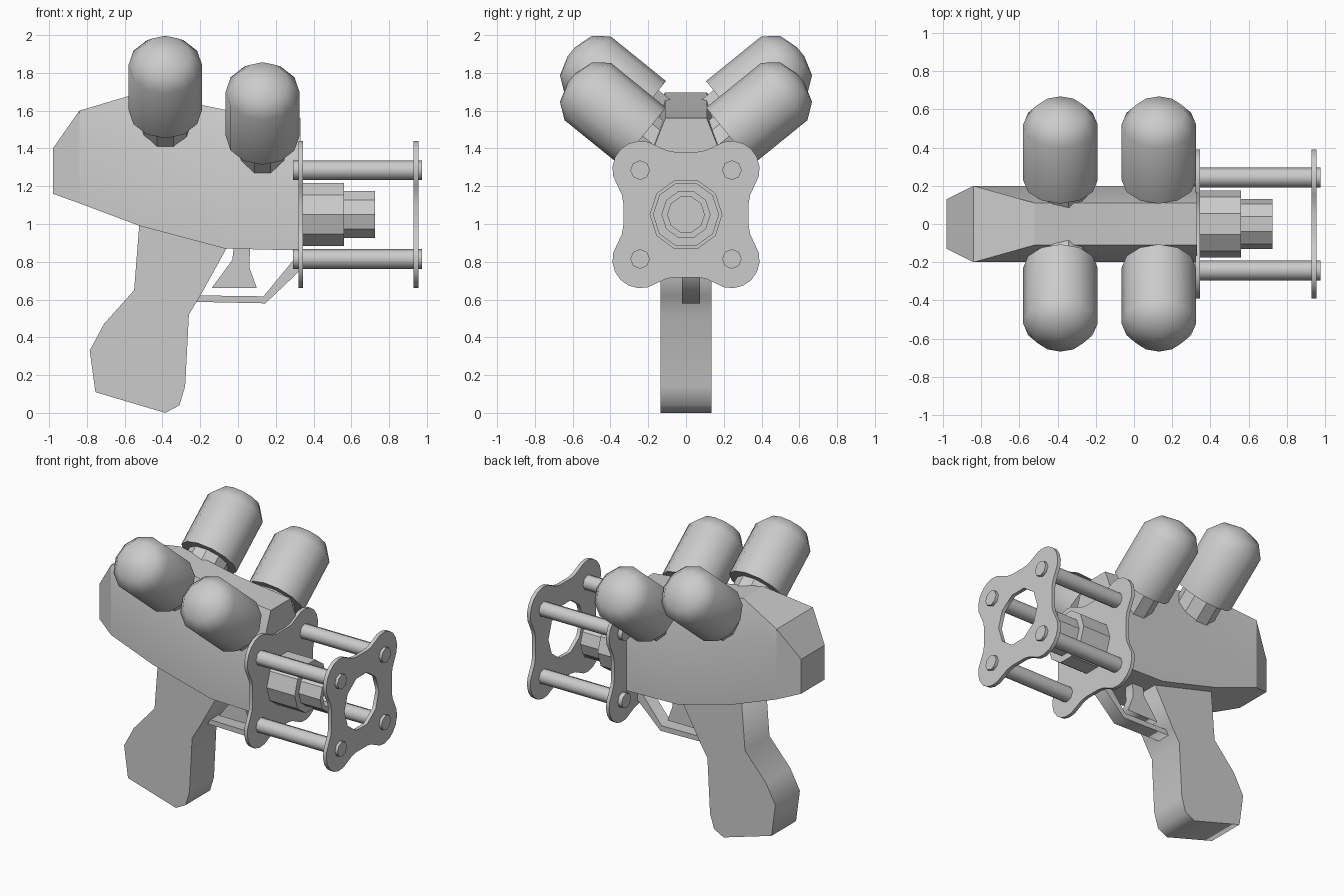
import bpy, bmesh
from math import cos, sin, pi, radians
from mathutils import Matrix, Vector

if "Cube" in bpy.data.objects:
    bpy.data.objects.remove(bpy.data.objects["Cube"])


def frame(origin, x_axis, z_axis):
    """Matrix placing local x and z along the given world directions."""
    x, z = Vector(x_axis).normalized(), Vector(z_axis).normalized()
    m = Matrix((x, z.cross(x), z)).transposed().to_4x4()
    m.translation = origin
    return m


def finish(name, mesh, smooth=None):
    obj = bpy.data.objects.new(name, mesh)
    bpy.context.collection.objects.link(obj)
    if smooth:
        bpy.ops.object.select_all(action='DESELECT')
        obj.select_set(True)
        bpy.context.view_layer.objects.active = obj
        bpy.ops.object.shade_smooth_by_angle(angle=radians(smooth))
    return obj


def loft(name, rings, smooth=None):
    """Skin closed rings of equal length and cap both ends."""
    bm = bmesh.new()
    loops = [[bm.verts.new(p) for p in ring] for ring in rings]
    n = len(loops[0])
    for a, b in zip(loops, loops[1:]):
        for i in range(n):
            j = (i + 1) % n
            bm.faces.new((a[i], a[j], b[j], b[i]))
    bm.faces.new(loops[0][::-1])
    bm.faces.new(loops[-1])
    bmesh.ops.recalc_face_normals(bm, faces=bm.faces)
    mesh = bpy.data.meshes.new(name)
    bm.to_mesh(mesh)
    bm.free()
    return finish(name, mesh, smooth)


def lathe(name, profile, matrix, sides, smooth=None):
    """Turn (height, radius) pairs around the matrix z axis."""
    angles = [2 * pi * i / sides for i in range(sides)]
    return loft(name, [[matrix @ Vector((r * cos(a), r * sin(a), h)) for a in angles]
                       for h, r in profile], smooth)


def slab(name, outlines, half_thickness, matrix):
    """Filled flat outlines (inner ones become holes) with thickness."""
    curve = bpy.data.curves.new(name, 'CURVE')
    curve.dimensions, curve.fill_mode, curve.extrude = '2D', 'BOTH', half_thickness
    for pts in outlines:
        s = curve.splines.new('POLY')
        s.points.add(len(pts) - 1)
        for p, (u, v) in zip(s.points, pts):
            p.co = (u, v, 0, 1)
        s.use_cyclic_u = True
    temp = bpy.data.objects.new(name + "_curve", curve)
    bpy.context.collection.objects.link(temp)
    bpy.context.view_layer.update()
    mesh = bpy.data.meshes.new_from_object(temp.evaluated_get(bpy.context.evaluated_depsgraph_get()))
    bpy.data.objects.remove(temp)
    mesh.transform(matrix)
    return finish(name, mesh)


def side_view(y):
    return frame((0, y, 0), (1, 0, 0), (0, -1, 0))


def along_x(x, y, z):
    return frame((x, y, z), (0, 1, 0), (1, 0, 0))


# Body: x, bottom z, shoulder z, top z, side half width, top half width
stations = [(-.98, 1.16, 1.32, 1.40, .13, .13),
            (-.84, 1.11, 1.48, 1.60, .20, .20),
            (-.52, 0.99, 1.45, 1.695, .20, .11),
            (-.07, 0.87, 1.38, 1.605, .20, .11),
            (.33, 0.86, 1.33, 1.56, .20, .11)]
loft("body", [[(x, -w, b), (x, w, b), (x, w, s), (x, t, top), (x, -t, top), (x, -w, s)]
              for x, b, s, top, w, t in stations], 25)

# Grip, trigger and guard
slab("grip", [[(-.52, 1.03), (-.55, .65), (-.71, .47), (-.785, .33), (-.755, .11), (-.385, .0),
               (-.31, .04), (-.28, .14), (-.26, .52), (-.2, .62), (-.05, .89)]], .135, side_view(0))
slab("trigger", [[(-.02, .9), (.065, .9), (.06, .77), (.10, .66), (-.14, .66), (-.03, .81)]],
     .035, side_view(.027))
slab("trigger_guard", [[(-.24, .588), (.145, .58), (.335, .76), (.335, .86), (.135, .617),
                        (-.22, .622)]], .048, side_view(.027))

# Lobed plates: back plate is solid, front ring has a ten-sided opening
outline = []
for k in range(4):
    c, s = round(cos(k * pi / 2)), round(sin(k * pi / 2))
    lobe = [(.332, .06), (.34, .105)]
    lobe += [(.24 + .15 * cos(radians(a)), .24 + .15 * sin(radians(a))) for a in range(-35, 126, 20)]
    lobe += [(.105, .34), (.06, .332)]
    outline += [(u * c - v * s, u * s + v * c) for u, v in lobe]
hole = [(.19 * cos(i * pi / 5), .19 * sin(i * pi / 5)) for i in range(10)]
slab("back_plate", [outline], .012, along_x(.333, 0, 1.05))
slab("front_ring", [outline, hole], .013, along_x(.942, 0, 1.05))

# Stepped barrel with a bore, and four rods joining the plates
lathe("barrel", [(.33, .175), (.56, .175), (.56, .13), (.725, .13), (.725, .097), (.62, .097)],
      along_x(0, 0, 1.05), 10)
for sy in (-1, 1):
    for sz in (-1, 1):
        lathe("rod", [(.29, .052), (.975, .052)], along_x(0, sy * .243, 1.05 + sz * .235), 8, 50)

# Canisters tilted outwards on both sides, each on a short neck
for x, lift in ((-.385, .14), (.13, 0)):
    for side in (-1, 1):
        base = frame((x, side * .229, 1.465 + lift), (1, 0, 0), (0, side * .777, .63))
        lathe("canister", [(0, .195), (.375, .195), (.455, .135), (.487, .03)], base, 12, 40)
        lathe("canister_neck", [(-.2, .14), (.01, .14)], base, 10)
